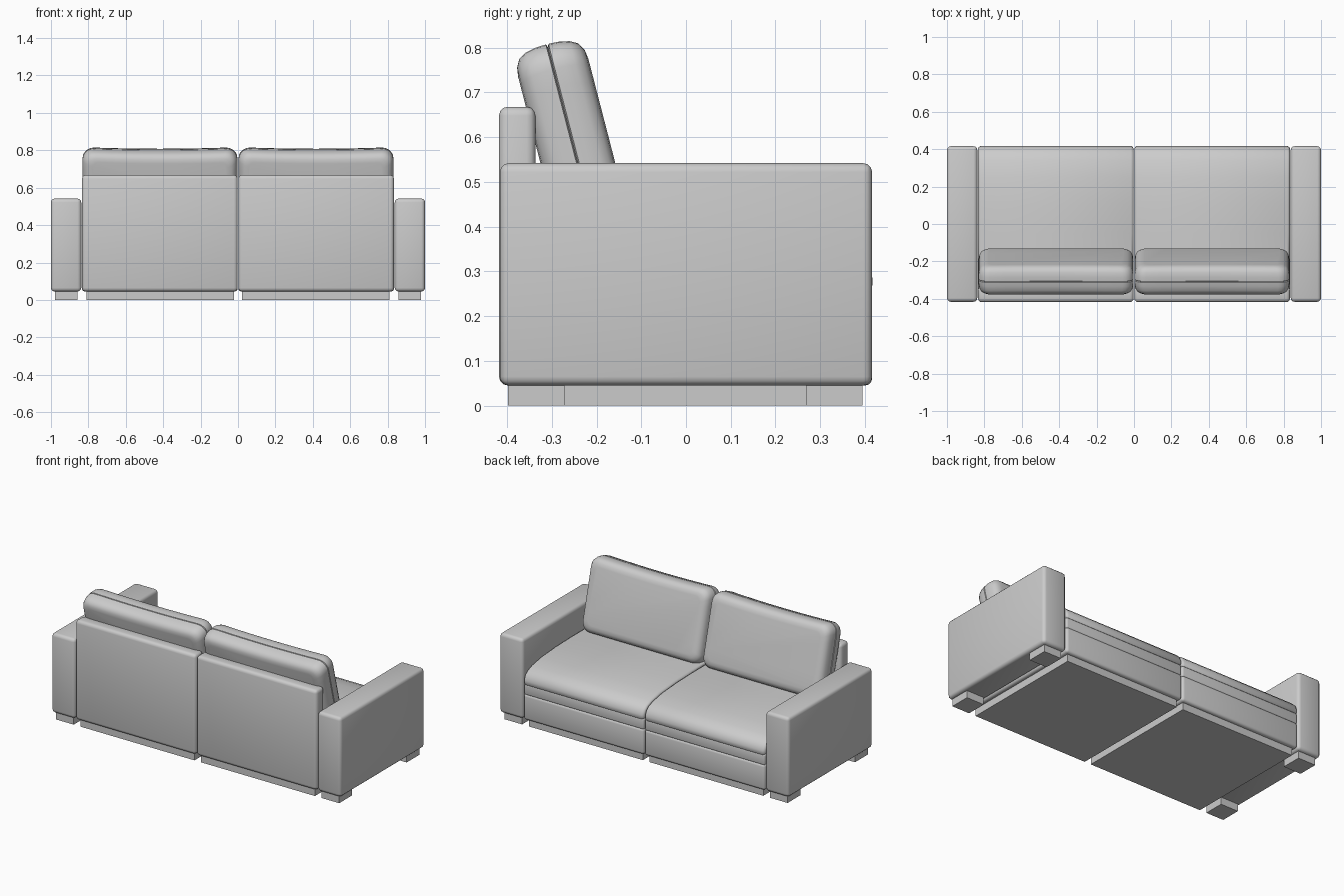
import bpy, bmesh, math
from mathutils import Matrix, Vector

if "Cube" in bpy.data.objects:
    bpy.data.objects.remove(bpy.data.objects["Cube"])

fabric = bpy.data.materials.new("grey_fabric")
fabric.diffuse_color = (0.6, 0.6, 0.6, 1)
fabric.use_nodes = True
fabric.node_tree.nodes["Principled BSDF"].inputs["Base Color"].default_value = fabric.diffuse_color


def finish(name, bm, smooth=True):
    bmesh.ops.recalc_face_normals(bm, faces=bm.faces[:])
    mesh = bpy.data.meshes.new(name)
    bm.to_mesh(mesh)
    bm.free()
    mesh.materials.append(fabric)
    obj = bpy.data.objects.new(name, mesh)
    bpy.context.collection.objects.link(obj)
    if smooth:
        bpy.ops.object.select_all(action='DESELECT')
        obj.select_set(True)
        bpy.context.view_layer.objects.active = obj
        bpy.ops.object.shade_smooth_by_angle(angle=math.radians(40))
    return obj


def box(name, x, y, z, radius=0.0):
    """Box between the given ranges, with rounded edges if radius is set."""
    bm = bmesh.new()
    bmesh.ops.create_cube(bm, size=1)
    for v in bm.verts:
        v.co = Vector([(r[0] + r[1]) / 2 + c * abs(r[1] - r[0])
                       for r, c in zip((x, y, z), v.co)])
    if radius:
        bmesh.ops.bevel(bm, geom=bm.edges[:], offset=radius, segments=3,
                        profile=0.5, affect='EDGES')
    return finish(name, bm, bool(radius))


def loft(name, rings, matrix=Matrix()):
    """Skin closed rings of 3D points and cap both ends."""
    bm = bmesh.new()
    loops = [[bm.verts.new(p) for p in ring] for ring in rings]
    n = len(loops[0])
    for a, b in zip(loops, loops[1:]):
        for i in range(n):
            bm.faces.new((a[i], a[(i + 1) % n], b[(i + 1) % n], b[i]))
    bm.faces.new(loops[0])
    bm.faces.new(loops[-1])
    bm.transform(matrix)
    return finish(name, bm)


def outline(half_w, half_h, radius, steps=5, cuts=8):
    """Rounded rectangle with subdivided sides; the top edge sags slightly."""
    pts = []
    for i, (sx, sy) in enumerate(((1, 1), (-1, 1), (-1, -1), (1, -1))):
        for k in range(steps + 1):
            a = math.pi / 2 * (i + k / steps)
            pts.append(Vector((sx * (half_w - radius) + radius * math.cos(a),
                               sy * (half_h - radius) + radius * math.sin(a))))
    full = []
    for i, p in enumerate(pts):
        full.append(p)
        if i % (steps + 1) == steps:
            q = pts[(i + 1) % len(pts)]
            full += [p.lerp(q, k / cuts) for k in range(1, cuts)]
    for p in full:
        if p.y > 0:
            p.y -= 0.009 * (1 - (p.x / half_w) ** 2) * p.y / half_h
    return full


def back_cushion(name, cx):
    """Leaning cushion lofted through its thickness, seam groove in the middle."""
    half = [(0.081, 0.055), (0.078, 0.034), (0.068, 0.016), (0.05, 0.006),
            (0.025, 0.001), (0.003, 0.0)]
    sections = ([(-t, d) for t, d in half] + [(0, 0.007)]
                + [(t, d) for t, d in reversed(half)])
    rings = [[(p.x, t, p.y) for p in outline(0.415 - d, 0.2275 - d, 0.06 - d * 0.5)]
             for t, d in sections]
    loft(name, rings, Matrix.Translation((cx, -0.254, 0.59))
         @ Matrix.Rotation(math.radians(14.5), 4, 'X'))


def seat_cushion(name, x0, x1):
    """Cushion with a crowned top that rolls down at the front, softened ends."""
    profile = [(-0.36, 0.268), (0.412, 0.264), (0.417, 0.270), (0.416, 0.292),
               (0.406, 0.317), (0.384, 0.338), (0.34, 0.356), (0.25, 0.374),
               (0.1, 0.386), (-0.05, 0.39), (-0.36, 0.39)]
    cy, cz = 0.03, 0.32
    rings = []
    for x, d in ((x0, 0.014), (x0 + 0.004, 0.006), (x0 + 0.014, 0),
                 (x1 - 0.014, 0), (x1 - 0.004, 0.006), (x1, 0.014)):
        rings.append([(x, y - d * (y - cy) / 0.387, z - d * (z - cz) / 0.07)
                      for y, z in profile])
    loft(name, rings)


for s, side in ((1, "right"), (-1, "left")):
    def span(a, b):
        return (s * a, s * b)

    # Armrest and its two feet
    box(f"{side}_arm", span(0.838, 1.0), (-0.416, 0.416), (0.045, 0.542), 0.02)
    box(f"{side}_arm_rear_foot", span(0.857, 0.978), (-0.398, -0.272), (0, 0.05))
    box(f"{side}_arm_front_foot", span(0.857, 0.978), (0.268, 0.394), (0, 0.05))

    # Seat module: plinth, base, band, cushion
    box(f"{side}_plinth", span(0.022, 0.81), (-0.398, 0.394), (0, 0.05))
    box(f"{side}_seat_base", span(0.002, 0.834), (-0.36, 0.416), (0.045, 0.206), 0.016)
    box(f"{side}_seat_band", span(0.004, 0.832), (-0.36, 0.413), (0.2, 0.268), 0.01)
    seat_cushion(f"{side}_seat_cushion", *span(0.002, 0.834)[::s])

    # Backrest panel and loose cushion
    box(f"{side}_back_panel", span(0.002, 0.834), (-0.418, -0.336), (0.045, 0.668), 0.02)
    back_cushion(f"{side}_back_cushion", s * 0.417)
